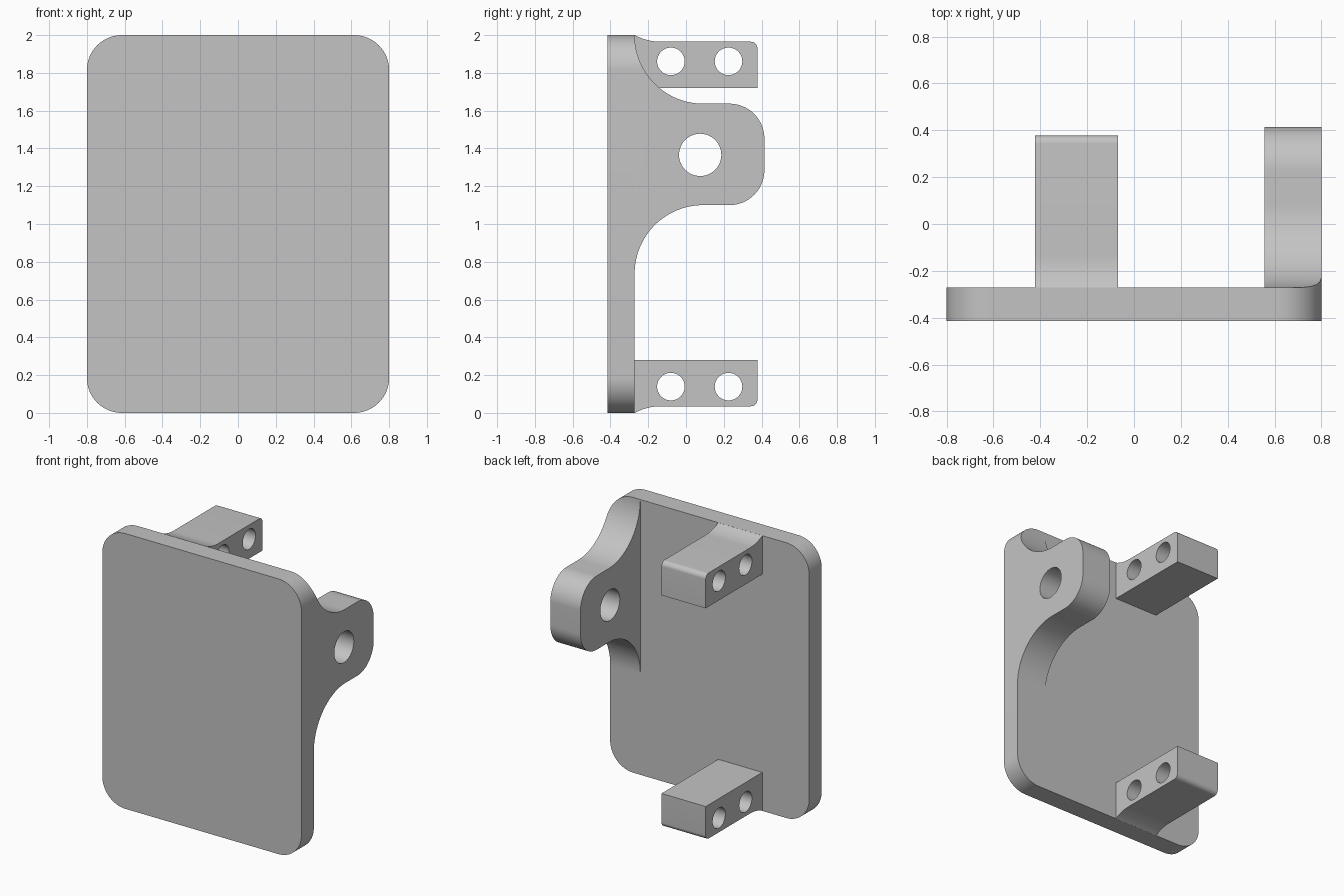
import bpy
import bmesh
from math import cos, sin, radians
from mathutils import Vector

cube = bpy.data.objects.get("Cube")
if cube:
    bpy.data.objects.remove(cube)

grey = bpy.data.materials.new("plain grey")
grey.use_nodes = True
colour = (0.55, 0.55, 0.55, 1)
grey.diffuse_color = colour
grey.node_tree.nodes["Principled BSDF"].inputs["Base Color"].default_value = colour

TOP, HALF_W = 2.0, 0.8
FRONT, BACK = -0.415, -0.272
CORNER = 0.185


def arc(cu, cv, r, start, end, steps=20):
    """Points on an arc, angles in degrees."""
    angles = [radians(start + (end - start) * i / steps) for i in range(steps + 1)]
    return [(cu + r * cos(a), cv + r * sin(a)) for a in angles]


def prism(name, profile, axis, low, high):
    """Extrude a closed profile along x (profile in y, z) or y (profile in x, z)."""
    def place(u, v, d):
        return (d, u, v) if axis == "x" else (u, d, v)
    bm = bmesh.new()
    face = bm.faces.new([bm.verts.new(place(u, v, low)) for u, v in profile])
    out = bmesh.ops.extrude_face_region(bm, geom=[face])
    moved = [g for g in out["geom"] if isinstance(g, bmesh.types.BMVert)]
    bmesh.ops.translate(bm, verts=moved, vec=Vector(place(0, 0, high - low)))
    bmesh.ops.recalc_face_normals(bm, faces=bm.faces)
    mesh = bpy.data.meshes.new(name)
    bm.to_mesh(mesh)
    bm.free()
    mesh.materials.append(grey)
    obj = bpy.data.objects.new(name, mesh)
    bpy.context.collection.objects.link(obj)
    return obj


def combine(obj, tool, operation):
    """Apply a boolean and discard the tool object."""
    mod = obj.modifiers.new("boolean", "BOOLEAN")
    mod.operation, mod.object, mod.solver = operation, tool, "EXACT"
    bpy.context.view_layer.update()
    graph = bpy.context.evaluated_depsgraph_get()
    mesh = bpy.data.meshes.new_from_object(obj.evaluated_get(graph))
    obj.modifiers.clear()
    obj.data = mesh
    bpy.data.objects.remove(tool)


def drill(obj, y, z, r):
    ring = arc(y, z, r, 0, 360, 48)[:-1]
    combine(obj, prism("drill", ring, "x", -1, 1), "DIFFERENCE")


# Rounded front plate
u, low, high = HALF_W - CORNER, CORNER, TOP - CORNER
outline = (arc(u, high, CORNER, 0, 90) + arc(-u, high, CORNER, 90, 180)
           + arc(-u, low, CORNER, 180, 270) + arc(u, low, CORNER, 270, 360))
plate = prism("front_plate", outline, "y", FRONT, BACK)

# Side lug with flared root, trimmed to the plate outline
flare, tip = 0.363, 0.185
lug_low, lug_high, lug_end = 1.1, 1.637, 0.415
root = BACK + flare
lug_profile = (arc(root, lug_low - flare, flare, 180, 90, 32)
               + arc(lug_end - tip, lug_low + tip, tip, -90, 0)
               + arc(lug_end - tip, lug_high - tip, tip, 0, 90)
               + arc(root, lug_high + flare, flare, 270, 180, 32))
lug = prism("side_lug", lug_profile, "x", 0.558, HALF_W)
combine(lug, prism("trim", outline, "y", -1, 1), "INTERSECT")
drill(lug, 0.075, 1.366, 0.112)

# Upper and lower drilled blocks, mirrored about mid height
block_end, block_top, block_base, nose = 0.378, 1.965, 1.72, 0.035
sweep = 0.3
block_profile = ([(BACK, block_base), (block_end, block_base)]
                 + arc(block_end - nose, block_top - nose, nose, 0, 90, 10)
                 + arc(BACK + 0.14, block_top + sweep, sweep, 270, 242.2, 12))
blocks = []
for name, flip in (("upper_block", False), ("lower_block", True)):
    def level(z):
        return TOP - z if flip else z
    block = prism(name, [(y, level(z)) for y, z in block_profile], "x", -0.423, -0.068)
    for y in (-0.08, 0.225):
        drill(block, y, level(1.861), 0.073)
    blocks.append(block)

# Smooth curved walls, keep crisp edges
bpy.ops.object.select_all(action="DESELECT")
for obj in [plate, lug] + blocks:
    obj.select_set(True)
bpy.context.view_layer.objects.active = plate
bpy.ops.object.shade_smooth_by_angle(angle=radians(25))
